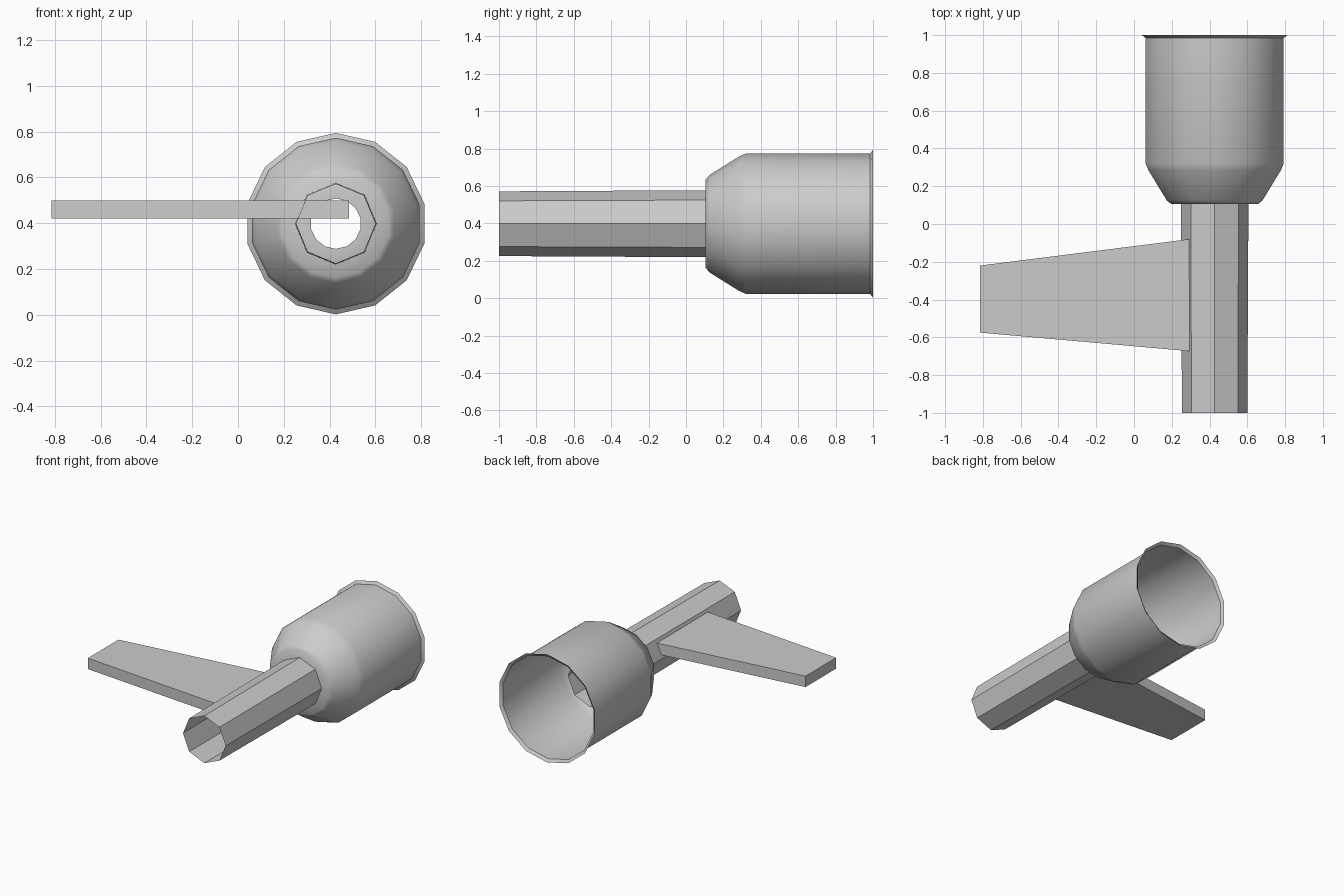
import bpy, bmesh, math

cube = bpy.data.objects.get("Cube")
if cube:
    bpy.data.objects.remove(cube, do_unlink=True)

CX, CZ = 0.427, 0.398   # axis shared by cup and tube

grey = bpy.data.materials.new("light_grey")
grey.use_nodes = True
colour = (0.6, 0.6, 0.6, 1)
grey.diffuse_color = colour
grey.node_tree.nodes["Principled BSDF"].inputs["Base Color"].default_value = colour


def finish(name, bm):
    """Turn a bmesh into a shaded object."""
    mesh = bpy.data.meshes.new(name)
    bm.to_mesh(mesh)
    bm.free()
    mesh.materials.append(grey)
    obj = bpy.data.objects.new(name, mesh)
    bpy.context.collection.objects.link(obj)
    bpy.ops.object.select_all(action='DESELECT')
    obj.select_set(True)
    bpy.context.view_layer.objects.active = obj
    bpy.ops.object.shade_smooth_by_angle(angle=math.radians(40))
    return obj


def shell(name, profile, sides):
    """Open surface of rings (y, radius) around the axis, one corner up."""
    bm = bmesh.new()
    rings = []
    for y, r in profile:
        angles = [2 * math.pi * i / sides for i in range(sides)]
        rings.append([bm.verts.new((CX + r * math.sin(a), y, CZ + r * math.cos(a)))
                      for a in angles])
    for a, b in zip(rings, rings[1:]):
        for i in range(sides):
            j = (i + 1) % sides
            bm.faces.new((a[i], a[j], b[j], b[i]))
    return finish(name, bm)


# Cup: holed floor, sloped shoulder, straight wall and flared lip
shell("cup", [(0.105, 0.11), (0.105, 0.235), (0.125, 0.26), (0.285, 0.36),
              (0.32, 0.375), (0.985, 0.375), (1.0, 0.396)], 14)

# Tube: slightly tapered, running through the floor into the cup
shell("tube", [(-1.0, 0.173), (0.5, 0.181)], 8)

# Handle: flat tapered plate reaching inside the tube
bm = bmesh.new()
outline = [(-0.815, -0.575), (0.485, -0.69), (0.485, -0.056), (-0.815, -0.22)]
base = bm.faces.new([bm.verts.new((x, y, 0.42)) for x, y in outline])
top = bmesh.ops.extrude_face_region(bm, geom=[base])
bmesh.ops.translate(bm, vec=(0, 0, 0.08),
                    verts=[v for v in top["geom"] if isinstance(v, bmesh.types.BMVert)])
bmesh.ops.recalc_face_normals(bm, faces=bm.faces)
finish("handle", bm)
